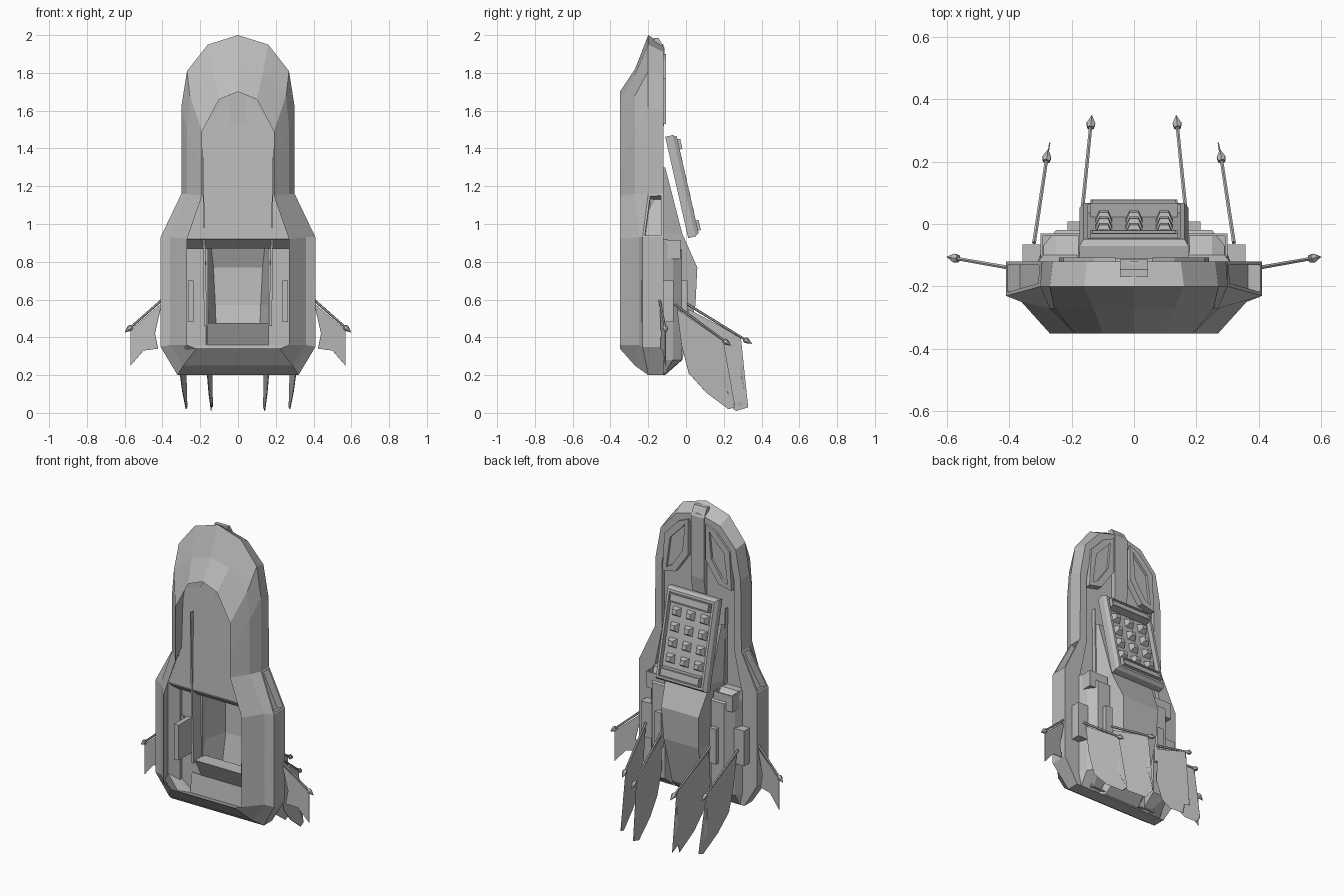
import bpy, bmesh, math
from mathutils import Vector, Matrix

if "Cube" in bpy.data.objects:
    bpy.data.objects.remove(bpy.data.objects["Cube"])

grey = bpy.data.materials.new("hull_grey")
grey.use_nodes = True
COLOUR = (0.5, 0.5, 0.5, 1)
grey.diffuse_color = COLOUR
grey.node_tree.nodes["Principled BSDF"].inputs["Base Color"].default_value = COLOUR


def finish(name, bm, matrix=None, solid=True):
    if solid:
        bmesh.ops.recalc_face_normals(bm, faces=bm.faces)
    me = bpy.data.meshes.new(name)
    bm.to_mesh(me)
    bm.free()
    me.materials.append(grey)
    ob = bpy.data.objects.new(name, me)
    if matrix:
        ob.matrix_world = matrix
    bpy.context.collection.objects.link(ob)
    return ob


def loft(bm, loops, caps=True, ring=False):
    """Skin a series of equal-length closed loops."""
    rows = [[bm.verts.new(p) for p in loop] for loop in loops]
    n = len(rows[0])
    pairs = list(zip(rows, rows[1:])) + ([(rows[-1], rows[0])] if ring else [])
    for a, b in pairs:
        for i in range(n):
            j = (i + 1) % n
            bm.faces.new((a[i], a[j], b[j], b[i]))
    if caps and not ring:
        bm.faces.new(rows[0])
        bm.faces.new(rows[-1])
    return rows


def box(name, centre, size, matrix=None, inset=None, side=None, depth=0):
    """Box, with an optional sunken opening on the face towards side."""
    bm = bmesh.new()
    bmesh.ops.create_cube(bm, size=1)
    bmesh.ops.transform(bm, verts=bm.verts,
                        matrix=Matrix.Translation(centre) @ Matrix.Diagonal((*size, 1)))
    if inset:
        bm.normal_update()
        sink(bm, max(bm.faces, key=lambda f: f.normal.dot(Vector(side))), inset, depth)
    return finish(name, bm, matrix)


def sink(bm, face, thickness, depth):
    bmesh.ops.inset_region(bm, faces=[face], thickness=thickness)
    normal = face.normal.copy()
    new = bmesh.ops.extrude_face_region(bm, geom=[face])["geom"]
    verts = [v for v in new if isinstance(v, bmesh.types.BMVert)]
    bmesh.ops.translate(bm, verts=verts, vec=normal * -depth)
    if face.is_valid:
        bm.faces.remove(face)


def prism(name, outline, y0, y1, inset=None, depth=0):
    """Extrude an x-z outline from y0 to y1, with an optional sunken back face."""
    bm = bmesh.new()
    loft(bm, [[(x, y, z) for x, z in outline] for y in (y0, y1)])
    bmesh.ops.recalc_face_normals(bm, faces=bm.faces)
    if inset:
        bm.normal_update()
        sink(bm, max(bm.faces, key=lambda f: f.normal.y), inset, depth)
    return finish(name, bm)


def across(name, profile, half_width):
    """Extrude a y-z profile across x."""
    bm = bmesh.new()
    loft(bm, [[(x, y, z) for y, z in profile] for x in (-half_width, half_width)])
    return finish(name, bm)


# Hull shell: half outlines from the top to the bottom, one per depth layer
ridge = [(0, 1.70), (.1, 1.66), (.19, 1.49), (.19, 1.3), (.19, 1.15), (.27, .92), (.27, .36), (.22, .34), (0, .34)]
inner = [(0, 1.75), (.12, 1.72), (.235, 1.62), (.26, 1.45), (.26, 1.16), (.345, .92), (.345, .35), (.28, .26), (0, .26)]
cheek = [(0, 1.82), (.13, 1.79), (.255, 1.68), (.27, 1.5), (.27, 1.16), (.36, .93), (.36, .36), (.29, .25), (0, .25)]
outer = [(0, 2.0), (.16, 1.95), (.27, 1.81), (.30, 1.62), (.30, 1.16), (.41, .93), (.41, .35), (.32, .2), (0, .2)]
rear = [(0, 1.95), (.15, 1.91), (.26, 1.79), (.295, 1.6), (.30, 1.16), (.41, .93), (.41, .35), (.32, .2), (0, .2)]
rim = [(0, 1.90), (.12, 1.86), (.22, 1.75), (.25, 1.58), (.25, 1.16), (.30, .92), (.30, .30), (.22, .24), (0, .24)]


def full(half, y, wide_y=None):
    pts = half + [(-x, z) for x, z in half[-2:0:-1]]
    return [(x, wide_y if wide_y and abs(x) > .35 else y, z) for x, z in pts]


bm = bmesh.new()
floor = [(x, y + max(0, z - .92) * .05, z) for x, y, z in full(inner, -.2)]
rows = loft(bm, [floor, full(ridge, -.35), full(cheek, -.27, -.25), full(outer, -.2, -.23),
                 full(rear, -.12), full(rim, -.12), full(rim, -.145)], ring=True)
for row in (rows[0], rows[-1]):
    bm.faces.new(row[:6] + row[11:])
bmesh.ops.recalc_face_normals(bm, faces=bm.faces)
bm.normal_update()
# Side scoops sunk into the sloping shoulders
scoops = [f for f in bm.faces if abs(abs(f.calc_center_median().x) - .355) < .01
          and 1 < f.calc_center_median().z < 1.1 and f.calc_center_median().y > -.2]
for f in scoops:
    sink(bm, f, .016, .045)
finish("hull", bm, solid=False)

# Rear hump, hollow towards the front
bm = bmesh.new()
hump = [(.19, .17, -.11, 1.3), (.18, .15, -.02, .95), (.17, .13, .06, .77),
        (.17, .12, .05, .57), (.17, .11, -.02, .28), (.17, .12, -.11, .2)]
loft(bm, [[(-w, -.13, z), (-t, y, z), (t, y, z), (w, -.13, z)] for w, t, y, z in hump], caps=False)
for f in [f for f in bm.faces if all(abs(v.co.y + .13) < .001 for v in f.verts)]:
    bm.faces.remove(f)
finish("rear_hump", bm, solid=False)

# Cockpit lip, overhanging sill and lower floor
across("cockpit_lip", [(-.21, .92), (-.15, .87), (-.12, .87), (-.12, .92)], .33)
across("cockpit_sill", [(-.19, .475), (-.12, .34), (-.10, .34), (-.10, .475)], .165)
across("cockpit_floor", [(-.15, .21), (-.13, .36), (-.10, .36), (-.10, .21)], .23)

# Dome spine, chamfered at the top
across("dome_spine", [(-.17, 1.44), (-.17, 1.985), (-.145, 1.985), (-.113, 1.93), (-.113, 1.55), (-.13, 1.44)], .045)


def pole(name, start, end):
    a, b = Vector(start), Vector(end)
    d = b - a
    bm = bmesh.new()

    def cone(r1, r2, length, at):
        bmesh.ops.create_cone(bm, segments=6, cap_ends=True, radius1=r1, radius2=r2, depth=length,
                              matrix=Matrix.Translation((0, 0, at)))
    n = d.length
    cone(.007, .006, n - .03, n / 2 - .015)
    cone(.012, .016, .015, n - .042)
    cone(.016, .0, .035, n - .0175)
    finish(name, bm, Matrix.Translation(a) @ d.to_track_quat('Z', 'Y').to_matrix().to_4x4())


def flag(name, start, end, outline):
    """Thin cloth under a pole: share along the pole, then height."""
    a, b = Vector(start), Vector(end)
    bm = bmesh.new()
    verts = []
    for t, z in outline:
        p = a.lerp(b, t)
        verts.append(bm.verts.new((p.x, p.y, z)))
    f = bm.faces.new(verts)
    bmesh.ops.triangulate(bm, faces=[f])
    ob = finish(name, bm)
    ob.modifiers.new("cloth", 'SOLIDIFY').thickness = .004


long_flag = [(.04, .55), (.83, .40), (.83, .20), (.94, .03), (.80, .06), (.76, .01), (.40, .10), (.16, .20), (.0, .35)]
outer_flag = [(.04, .55), (.86, .38), (.86, .15), (1.07, .03), (.95, .02), (.55, .11), (.25, .21), (.12, .36)]
side_flag = [(.02, .58), (.85, .44), (.85, .25), (.5, .33), (.12, .34), (.2, .42)]

# Mirrored parts
for s, tag in ((1, "left"), (-1, "right")):
    # Engine block beside the hump
    bm = bmesh.new()
    block = [(-.12, .2, .2), (-.02, .25, .28), (-.02, .25, .86), (-.10, .25, .92)]
    loft(bm, [[(s * .16, -.125, z), (s * .16, y, z), (s * a, y, z), (s * .29, min(y, -.07), z), (s * .31, -.125, z)]
              for y, a, z in block])
    finish(tag + "_engine_block", bm)
    box(tag + "_top_vent", (s * .235, -.075, .865), (.13, .09, .1), inset=.012, side=(0, 0, 1), depth=.06)
    box(tag + "_outer_mount", (s * .32, -.1, .59), (.075, .07, .22))
    box(tag + "_inner_mount", (s * .19, -.015, .59), (.045, .045, .22))
    box(tag + "_side_slot", (s * .39, -.2, .59), (.02, .07, .22))
    box(tag + "_cockpit_console", (s * .25, -.18, .59), (.03, .15, .22))
    # Thin rail along the cockpit well
    bm = bmesh.new()
    loft(bm, [[(s * (x - w), -.12, z), (s * (x - w), y, z), (s * (x + w), y, z), (s * (x + w), -.12, z)]
              for x, w, y, z in ((.187, .002, -.205, 1.4), (.172, .008, -.205, .46))])
    finish(tag + "_cockpit_rail", bm)
    # Raised window panel on the back of the dome
    prism(tag + "_dome_panel", [(s * x, z) for x, z in
          ((.06, 1.9), (.13, 1.87), (.225, 1.77), (.24, 1.53), (.15, 1.55), (.06, 1.68))], -.17, -.107, .042, .015)
    # Poles and flags
    for name, p, q, shape in (("inner", (.17, 0, .58), (.135, .35, .365), long_flag),
                              ("outer", (.32, -.06, .575), (.275, .24, .355), outer_flag),
                              ("side", (.40, -.14, .6), (.6, -.105, .425), side_flag)):
        p, q = (s * p[0], *p[1:]), (s * q[0], *q[1:])
        pole(f"{tag}_{name}_pole", p, q)
        flag(f"{tag}_{name}_flag", p, q, shape)

# Tilted launcher panel with sunken studs
tilt = Matrix.Translation((0, -.02, 1.2)) @ Matrix.Rotation(.223, 4, 'X')
bm = bmesh.new()
loft(bm, [[(x * w, y, z * h) for x, z in ((-1, -1), (1, -1), (1, 1), (-1, 1))]
          for w, h, y in ((.175, .275, -.03), (.175, .275, .01), (.162, .262, .03))])
bmesh.ops.recalc_face_normals(bm, faces=bm.faces)
bm.normal_update()
sink(bm, max(bm.faces, key=lambda f: f.normal.y), .02, .03)
finish("launcher_panel", bm, tilt)
for z, name in ((.22, "top"), (-.22, "bottom")):
    box(f"launcher_{name}_bar", (0, .02, z), (.28, .05, .055), tilt, .01, (0, 1, 0), .01)
for row in range(4):
    for col in (-1, 0, 1):
        bm = bmesh.new()
        bmesh.ops.create_cone(bm, segments=4, cap_ends=True, radius1=.04, radius2=.02, depth=.034,
                              matrix=Matrix.Rotation(math.pi / 4, 4, 'Z'))
        at = Matrix.Translation((col * .097, .014, (row - 1.5) * .092))
        finish("launcher_stud", bm, tilt @ at @ Matrix.Rotation(-math.pi / 2, 4, 'X'))
